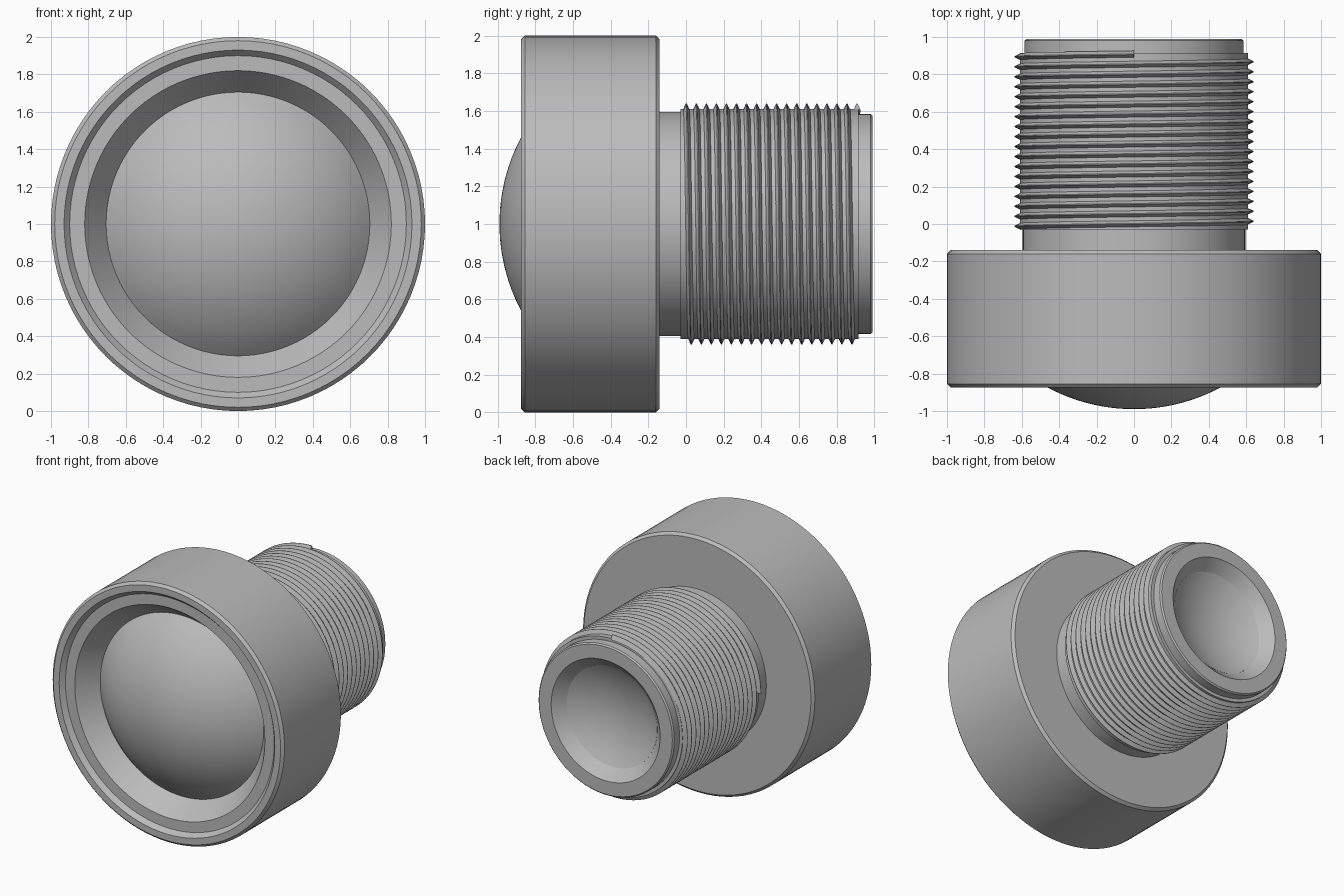
import bpy
import bmesh
from math import sin, cos, pi, sqrt
from mathutils import Matrix, Vector

cube = bpy.data.objects.get("Cube")
if cube:
    bpy.data.objects.remove(cube, do_unlink=True)

grey = bpy.data.materials.new("plain grey")
grey.use_nodes = True
colour = (0.5, 0.5, 0.5, 1)
grey.diffuse_color = colour
grey.node_tree.nodes["Principled BSDF"].inputs["Base Color"].default_value = colour

SEGMENTS = 96
AXIS_HEIGHT = 1.0


def finish(name, bm):
    """Turn a bmesh into a smooth shaded object on the optical axis."""
    bmesh.ops.recalc_face_normals(bm, faces=bm.faces)
    mesh = bpy.data.meshes.new(name)
    bm.to_mesh(mesh)
    bm.free()
    mesh.materials.append(grey)
    obj = bpy.data.objects.new(name, mesh)
    obj.location.z = AXIS_HEIGHT
    bpy.context.collection.objects.link(obj)
    bpy.ops.object.select_all(action="DESELECT")
    obj.select_set(True)
    bpy.context.view_layer.objects.active = obj
    bpy.ops.object.shade_smooth_by_angle(angle=pi / 7)
    return obj


def lathe(name, profile, closed):
    """Revolve (radius, y) points around the y axis."""
    bm = bmesh.new()
    verts = [bm.verts.new((r, y, 0)) for r, y in profile]
    edges = [bm.edges.new(pair) for pair in zip(verts, verts[1:])]
    if closed:
        edges.append(bm.edges.new((verts[-1], verts[0])))
    bmesh.ops.spin(bm, geom=verts + edges, cent=(0, 0, 0), axis=(0, 1, 0),
                   angle=2 * pi, steps=SEGMENTS, use_duplicate=False)
    bmesh.ops.remove_doubles(bm, verts=bm.verts, dist=1e-5)
    return finish(name, bm)


def cap_arc(edge_radius, curve_radius, pole_y, steps=16):
    """Spherical arc from the pole to the edge, receding towards +y."""
    radii = [edge_radius * i / steps for i in range(steps + 1)]
    return [(r, pole_y + curve_radius - sqrt(curve_radius ** 2 - r * r)) for r in radii]


# Housing: wide head, neck, threaded core and tail, with a through bore
housing = [
    (0.705, -0.69), (0.82, -0.84), (0.90, -0.84), (0.93, -0.875),   # front recess
    (0.98, -0.875), (1.0, -0.855), (1.0, -0.16), (0.98, -0.14),     # head
    (0.595, -0.14), (0.595, -0.03), (0.61, -0.03), (0.61, 0.915),   # neck and core
    (0.585, 0.915), (0.585, 0.98), (0.575, 0.99),                   # tail
    (0.47, 0.99), (0.39, 0.91),                                     # rear recess
    (0.39, -0.45), (0.705, -0.45),                                  # bore
]
lathe("housing", housing, True)

# Front lens: domed outwards
front = cap_arc(0.705, 0.98, -0.99)
lathe("front_lens", front + [(0.705, -0.5), (0, -0.5)], False)

# Rear lens: shallow hollow facing backwards
rear = cap_arc(0.39, 0.8, 0.81)
lathe("rear_lens", rear + [(0.39, 0.7), (0, 0.7)], False)

# Screw thread: a triangular ridge swept along a right-handed helix
PITCH, TURNS, STEPS = 0.0533, 17.25, 72
ridge = [(0.605, -0.019), (0.64, -0.002), (0.64, 0.002), (0.605, 0.019)]
bm = bmesh.new()
rings = []
for i in range(int(TURNS * STEPS) + 1):
    turn = i / STEPS
    angle = pi - 2 * pi * turn
    y = -0.012 + PITCH * turn
    rings.append([bm.verts.new((r * cos(angle), y + dy, r * sin(angle))) for r, dy in ridge])
count = len(ridge)
for a, b in zip(rings, rings[1:]):
    for k in range(count):
        n = (k + 1) % count
        bm.faces.new((a[k], a[n], b[n], b[k]))
bm.faces.new(rings[0])
bm.faces.new(rings[-1])
finish("screw_thread", bm)
